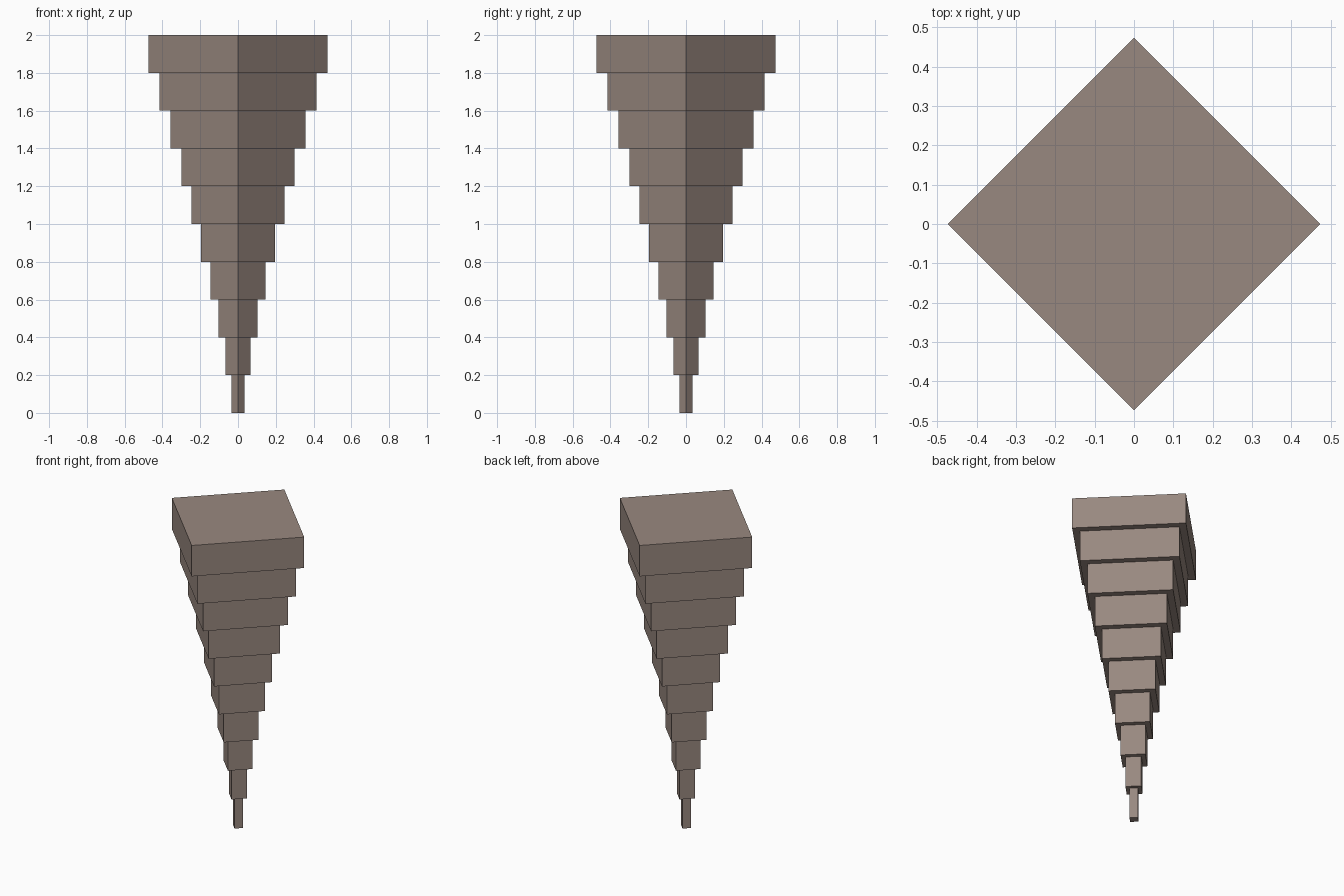
import bpy, math

if "Cube" in bpy.data.objects:
    bpy.data.objects.remove(bpy.data.objects["Cube"])

# Single warm grey-brown stone colour
stone = bpy.data.materials.new("warm_stone")
stone.diffuse_color = (0.318, 0.248, 0.214, 1)
stone.use_nodes = True
stone.node_tree.nodes["Principled BSDF"].inputs["Base Color"].default_value = stone.diffuse_color

# Half-diagonal of each square tier, from the narrow foot to the wide top
half_diagonals = [0.035, 0.066, 0.103, 0.146, 0.195, 0.245, 0.30, 0.357, 0.415, 0.474]
tier_height = 0.2

# Inverted stepped tower: square tiers with corners on the x and y axes
for i, r in enumerate(half_diagonals):
    bpy.ops.mesh.primitive_cylinder_add(
        vertices=4, radius=r, depth=tier_height,
        location=(0, 0, (i + 0.5) * tier_height))
    tier = bpy.context.object
    tier.name = f"tier_{i + 1}"
    tier.data.materials.append(stone)
